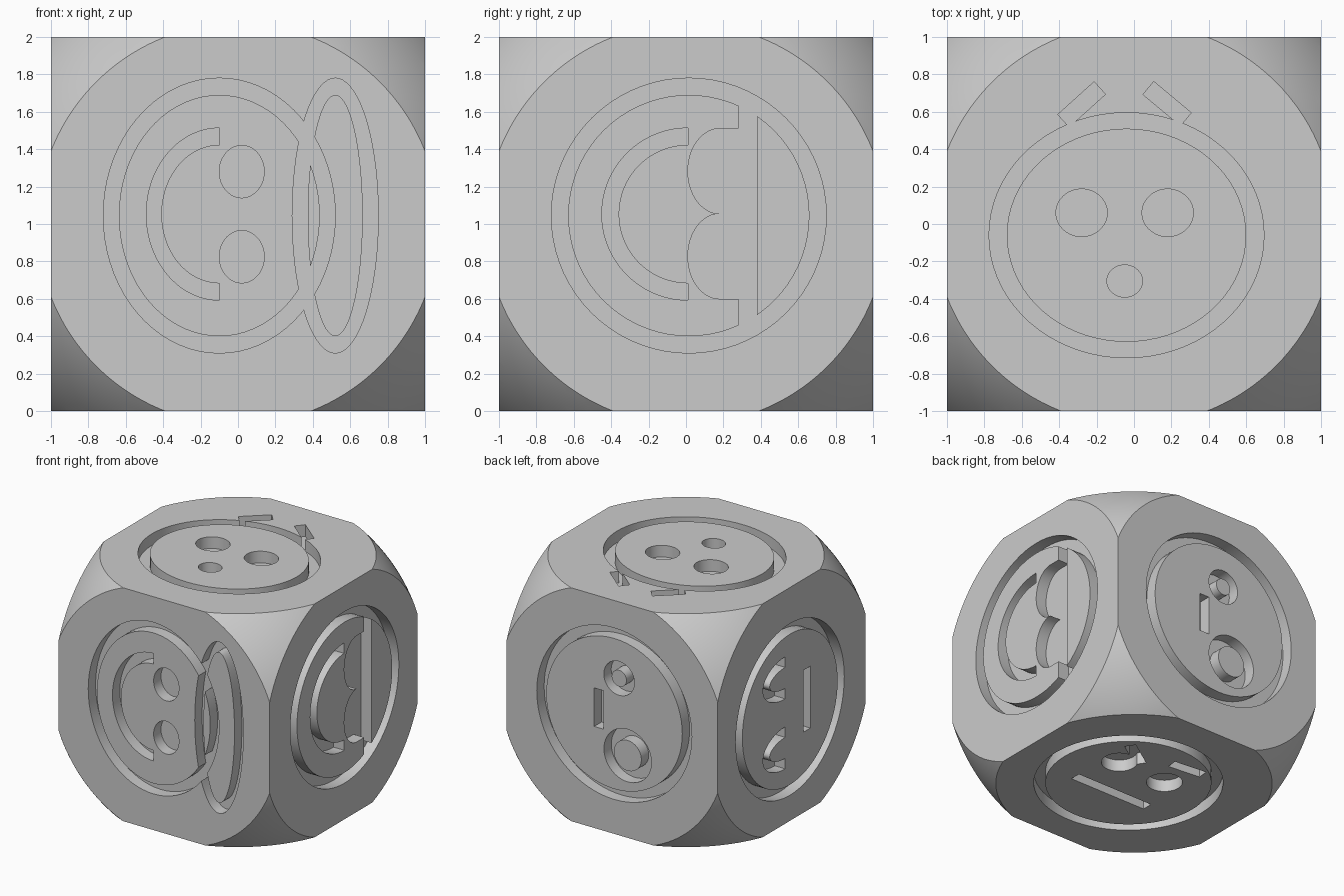
import bpy, bmesh
from math import sin, cos, pi, sqrt
from mathutils import Matrix, Vector

old = bpy.data.objects.get("Cube")
if old:
    bpy.data.objects.remove(old)

DEPTH = 0.1
LINE = 0.09
CENTRE = Vector((0, 0, 1))


def make_object(name, bm):
    mesh = bpy.data.meshes.new(name)
    bm.to_mesh(mesh)
    bm.free()
    obj = bpy.data.objects.new(name, mesh)
    bpy.context.collection.objects.link(obj)
    return obj


def boolean(target, other, operation):
    mod = target.modifiers.new(other.name, "BOOLEAN")
    mod.object = other
    mod.operation = operation
    mod.solver = "EXACT"
    other.hide_render = True


# Outline helpers, in the plane of one face
def arc(cu, cv, ru, rv, start=0.0, sweep=2 * pi, n=72):
    full = sweep > 6.2
    count = n if full else n + 1
    return [(cu + ru * cos(start + sweep * i / n), cv + rv * sin(start + sweep * i / n))
            for i in range(count)]


def disc(cu, cv, ru, rv):
    return [arc(cu, cv, ru, rv)]


def bar(u0, v0, u1, v1, width=LINE):
    a, b = Vector((u0, v0)), Vector((u1, v1))
    side = (b - a).normalized().orthogonal() * width / 2
    return [[tuple(p) for p in (a - side, b - side, b + side, a + side)]]


def ring(cu, cv, ru, rv, wu=LINE, wv=LINE):
    return [arc(cu, cv, ru, rv), arc(cu, cv, ru - wu, rv - wv)]


def half_ring(cu, cv, ru, rv, wu=LINE, wv=LINE):
    outer = arc(cu, cv, ru, rv, pi / 2, pi)
    inner = arc(cu, cv, ru - wu, rv - wv, pi / 2, pi)
    return [outer + inner[::-1]]


def lens(sign):
    # rounded on one side, straight on the other
    curve = arc(0.18, 0.055 + sign * 0.2275, 0.17, 0.2275, pi / 2, pi, 36)
    return [curve + [(0.33, curve[-1][1]), (0.33, curve[0][1])]]


def brow_band():
    # band across the inner disc, running out into its ring
    r = 0.69
    return bar(0.33, 0.05 - sqrt(r * r - 0.33 ** 2), 0.33, 0.05 + sqrt(r * r - 0.33 ** 2), 0.1)


def cutter(name, loops, axes):
    u, v, n = (Vector(a) for a in axes)
    bm = bmesh.new()

    def layer(pts, h):
        return [bm.verts.new(CENTRE + u * a + v * b + n * h) for a, b in pts]

    low = [layer(p, 1 - DEPTH) for p in loops]
    high = [layer(p, 1 + DEPTH) for p in loops]
    for lo, hi in zip(low, high):
        for i in range(len(lo)):
            j = (i + 1) % len(lo)
            bm.faces.new((lo[i], lo[j], hi[j], hi[i]))
    for caps in (low, high):
        if len(caps) == 1:
            bm.faces.new(caps[0])
        else:
            a, b = caps
            for i in range(len(a)):
                j = (i + 1) % len(a)
                bm.faces.new((a[i], a[j], b[j], b[i]))
    bmesh.ops.recalc_face_normals(bm, faces=bm.faces)
    return make_object(name, bm)


X, Y, Z = Vector((1, 0, 0)), Vector((0, 1, 0)), Vector((0, 0, 1))

# Engraved expressions: face axes, then the grooves
faces = {
    "front": ((X, Z, -Y), [
        ring(-0.1, 0.045, 0.62, 0.735, 0.083),
        ring(0.52, 0.045, 0.23, 0.735, 0.083),
        half_ring(-0.1, 0.053, 0.39, 0.46, 0.08),
        disc(0.02, 0.28, 0.12, 0.14),
        disc(0.02, -0.175, 0.12, 0.14)]),
    "right": ((Y, Z, X), [
        ring(0.015, 0.045, 0.735, 0.735),
        half_ring(0.01, 0.053, 0.46, 0.46),
        lens(1), lens(-1), brow_band()]),
    "top": ((X, Y, Z), [
        ring(-0.04, -0.06, 0.735, 0.655, 0.095, 0.085),
        disc(-0.28, 0.06, 0.137, 0.127),
        disc(0.18, 0.06, 0.137, 0.127),
        disc(-0.05, -0.305, 0.095, 0.086),
        bar(-0.377, 0.552, -0.183, 0.727),
        bar(0.277, 0.56, 0.077, 0.727)]),
    "back": ((-X, Z, -(-Y)), [
        ring(0.02, 0.03, 0.735, 0.735),
        ring(0.066, 0.345, 0.145, 0.145, 0.075, 0.075),
        ring(0.147, -0.295, 0.225, 0.225, 0.095, 0.095),
        bar(-0.125, -0.13, -0.125, 0.2)]),
    "left": ((-Y, Z, -X), [
        ring(-0.02, -0.045, 0.735, 0.735),
        half_ring(-0.085, 0.25, 0.3, 0.18),
        half_ring(-0.085, -0.35, 0.3, 0.18),
        bar(0.21, -0.31, 0.21, 0.22)]),
    "bottom": ((X, -Y, -Z), [
        ring(0.04, 0.02, 0.735, 0.735),
        disc(0.3, -0.18, 0.14, 0.14),
        disc(-0.17, -0.165, 0.14, 0.14),
        bar(-0.31, 0.21, 0.42, 0.21),
        bar(-0.03, -0.42, -0.32, -0.45),
        bar(0.4, -0.43, 0.16, -0.27)]),
}

# Cube rounded by a sphere
bm = bmesh.new()
bmesh.ops.create_cube(bm, size=2, matrix=Matrix.Translation(CENTRE))
body = make_object("engraved_die", bm)
bm = bmesh.new()
bmesh.ops.create_icosphere(bm, subdivisions=6, radius=1.467, matrix=Matrix.Translation(CENTRE))
helpers = [make_object("rounding_sphere", bm)]
boolean(body, helpers[0], "INTERSECT")

for face, (axes, grooves) in faces.items():
    for i, loops in enumerate(grooves):
        helpers.append(cutter(f"{face}_groove_{i + 1}", loops, axes))
        boolean(body, helpers[-1], "DIFFERENCE")

# Bake the cuts and drop the cutters
graph = bpy.context.evaluated_depsgraph_get()
baked = bpy.data.meshes.new_from_object(body.evaluated_get(graph))
body.modifiers.clear()
body.data = baked
for helper in helpers:
    bpy.data.objects.remove(helper)

# Single grey colour
grey = bpy.data.materials.new("light_grey")
grey.use_nodes = True
colour = (0.6, 0.6, 0.6, 1)
grey.diffuse_color = colour
grey.node_tree.nodes["Principled BSDF"].inputs["Base Color"].default_value = colour
body.data.materials.clear()
body.data.materials.append(grey)

bpy.ops.object.select_all(action="DESELECT")
body.select_set(True)
bpy.context.view_layer.objects.active = body
bpy.ops.object.shade_smooth_by_angle(angle=0.4)
